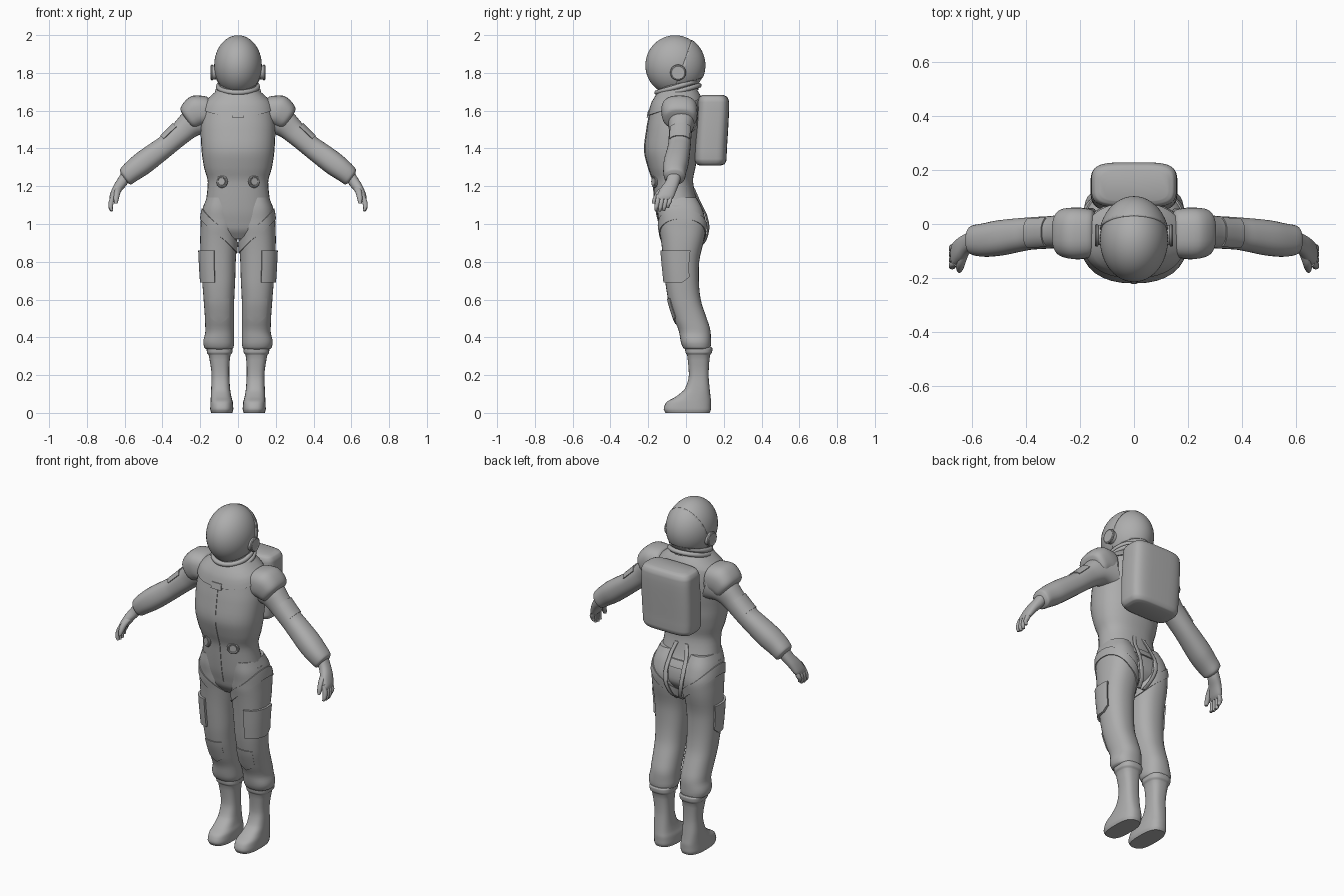
import bpy, bmesh, math
from mathutils import Vector, Matrix, Euler

if "Cube" in bpy.data.objects:
    bpy.data.objects.remove(bpy.data.objects["Cube"])

grey = bpy.data.materials.new("suit_grey")
grey.diffuse_color = (0.42, 0.42, 0.42, 1)
grey.use_nodes = True
grey.node_tree.nodes["Principled BSDF"].inputs["Base Color"].default_value = grey.diffuse_color


def finish(name, bm, mirror=False, angle=40):
    bmesh.ops.recalc_face_normals(bm, faces=bm.faces[:])
    me = bpy.data.meshes.new(name)
    bm.to_mesh(me)
    bm.free()
    me.materials.append(grey)
    ob = bpy.data.objects.new(name, me)
    bpy.context.collection.objects.link(ob)
    bpy.ops.object.select_all(action='DESELECT')
    ob.select_set(True)
    bpy.context.view_layer.objects.active = ob
    bpy.ops.object.shade_smooth_by_angle(angle=math.radians(angle))
    if mirror:
        ob.modifiers.new("mirror", 'MIRROR').use_mirror_merge = False
    return ob


# A section is (key, x, y, z, half_u, half_v, tilt); u leans from x towards z, v runs along y
def upright(rows):
    return [(z, (x0 + x1) / 2, (y0 + y1) / 2, z, (x1 - x0) / 2, (y1 - y0) / 2, 0)
            for z, x0, x1, y0, y1 in sorted(rows)]


def along(rows):
    return [(i, *r) for i, r in enumerate(rows)]


def section(rings, k):
    """Monotone cubic blend between sections."""
    n = len(rings)
    k = min(max(k, rings[0][0]), rings[-1][0])
    i = max(j for j in range(n - 1) if j == 0 or rings[j][0] <= k)
    h = rings[i + 1][0] - rings[i][0]
    t = (k - rings[i][0]) / h

    def slope(j, c):
        return (rings[j + 1][c] - rings[j][c]) / (rings[j + 1][0] - rings[j][0])

    def tangent(j, c):
        if j == 0 or j == n - 1:
            return slope(min(j, n - 2), c)
        a, b = slope(j - 1, c), slope(j, c)
        return 0 if a * b <= 0 else 2 * a * b / (a + b)
    return [(2*t**3 - 3*t*t + 1) * rings[i][c] + (3*t*t - 2*t**3) * rings[i + 1][c]
            + h * ((t**3 - 2*t*t + t) * tangent(i, c) + (t**3 - t*t) * tangent(i + 1, c))
            for c in range(1, 7)]


def surf(rings, k, deg, off=0.0, p=2.3):
    x, y, z, a, b, tilt = section(rings, k)
    c, s = math.cos(math.radians(deg)), math.sin(math.radians(deg))
    u = math.copysign(abs(c) ** (2 / p), c) * (a + off)
    v = math.copysign(abs(s) ** (2 / p), s) * (b + off)
    t = math.radians(tilt)
    return Vector((x + u * math.cos(t), y + v, z + u * math.sin(t)))


def loft(name, rings, mirror=False, seg=32, sub=4, p=2.3):
    keys = [rings[0][0]]
    for r, q in zip(rings, rings[1:]):
        keys += [r[0] + (q[0] - r[0]) * j / sub for j in range(1, sub + 1)]
    bm = bmesh.new()
    rows = [[bm.verts.new(surf(rings, k, 360 * j / seg, 0, p)) for j in range(seg)] for k in keys]
    for r, q in zip(rows, rows[1:]):
        for j in range(seg):
            m = (j + 1) % seg
            bm.faces.new((r[j], r[m], q[m], q[j]))
    bm.faces.new(rows[0])
    bm.faces.new(rows[-1])
    return finish(name, bm, mirror)


def patch(name, rings, a0, a1, low, high, off, mirror=False, nu=16, nv=6):
    """Raised plate that follows a lofted surface; low and high depend on the angle."""
    bm = bmesh.new()
    grid = []
    for i in range(-1, nu + 2):
        f = min(max(i, 0), nu) / nu
        d = a0 + (a1 - a0) * f
        row = []
        for j in range(-1, nv + 2):
            g = min(max(j, 0), nv) / nv
            rim = i in (-1, nu + 1) or j in (-1, nv + 1)
            row.append(bm.verts.new(surf(rings, low(d) + (high(d) - low(d)) * g, d, -0.01 if rim else off)))
        grid.append(row)
    for r, q in zip(grid, grid[1:]):
        for j in range(len(r) - 1):
            bm.faces.new((r[j], r[j + 1], q[j + 1], q[j]))
    return finish(name, bm, mirror)


def torus(bm, mat, big, small, n=40, m=10):
    rows = []
    for i in range(n):
        a = math.tau * i / n
        rows.append([bm.verts.new(mat @ Vector(((big + small * math.cos(math.tau * j / m)) * math.cos(a),
                                                (big + small * math.cos(math.tau * j / m)) * math.sin(a),
                                                small * math.sin(math.tau * j / m)))) for j in range(m)])
    for i in range(n):
        for j in range(m):
            r, q, k = rows[i], rows[(i + 1) % n], (j + 1) % m
            bm.faces.new((r[j], q[j], q[k], r[k]))


def disc(bm, mat, radius, depth):
    bmesh.ops.create_cone(bm, cap_ends=True, segments=24, radius1=radius, radius2=radius * 0.9,
                          depth=depth, matrix=mat)


# Torso and its fitted details
torso = upright([(z, -w, w, f, b) for z, w, f, b in [
    (1.72, .09, -.13, .045), (1.68, .135, -.155, .07), (1.64, .175, -.178, .08), (1.585, .19, -.192, .085),
    (1.5, .198, -.208, .08), (1.39, .193, -.22, .065), (1.3, .18, -.2, .05), (1.22, .16, -.175, .038),
    (1.12, .17, -.165, .06), (1.05, .182, -.155, .09), (.98, .18, -.138, .095), (.92, .09, -.1, .06)]])
loft("torso", torso)
patch("yoke", torso, -270, 90, lambda d: 1.575 + .045 * (1 + math.sin(math.radians(d))),
      lambda d: 1.715, .007, nu=48)
patch("front_zip", torso, -91.5, -88.5, lambda d: 1.0, lambda d: 1.58, .003, nu=2, nv=24)
patch("collar_clasp", torso, -97, -83, lambda d: 1.565, lambda d: 1.6, .012, nu=4)
patch("back_belt", torso, -10, 190, lambda d: 1.06, lambda d: 1.1, .008, nu=32)

# Legs with harness straps, thigh pockets and knee pads
leg = upright([
    (1.14, .03, .165, -.15, .055), (1.07, .01, .19, -.152, .09), (1.0, .0, .198, -.145, .106),
    (.93, .003, .2, -.135, .098), (.8, .012, .196, -.12, .07), (.7, .015, .19, -.11, .068),
    (.6, .02, .182, -.095, .078), (.5, .02, .175, -.065, .11), (.43, .02, .173, -.037, .13),
    (.375, .02, .184, -.027, .132), (.345, .025, .178, -.015, .13), (.33, .045, .15, .005, .12)])
loft("leg", leg, True)
mid = lambda d: .965 + .09 * math.cos(math.radians(d))
patch("leg_strap", leg, -180, 180, lambda d: mid(d) - .028, lambda d: mid(d) + .028, .005, True, nu=48)
patch("thigh_pocket", leg, -80, 20, lambda d: .69 + .03 * max(0, (d - 0) / 20), lambda d: .86, .012, True)
patch("knee_pad", leg, -125, -55, lambda d: .47 + .0011 * abs(d + 90), lambda d: .605, .005, True)

# Boots
loft("boot", upright([
    (.348, .035, .16, .0, .135), (.34, .03, .166, -.005, .14), (.32, .03, .165, -.003, .138),
    (.305, .04, .155, .006, .127), (.2, .046, .14, .015, .12), (.13, .042, .142, -.005, .125),
    (.085, .035, .144, -.055, .13), (.055, .027, .146, -.105, .133), (.02, .025, .147, -.118, .132),
    (.0, .03, .142, -.108, .125)]), True, p=2.7)

# Arms, shoulder pads and sleeve patches
arm_rows = [(.16, -.02, 1.56, .10, .08, 70), (.24, -.025, 1.535, .075, .07, 55),
            (.30, -.03, 1.485, .062, .06, 48), (.38, -.035, 1.415, .057, .06, 48),
            (.42, -.04, 1.385, .059, .062, 50), (.50, -.052, 1.325, .062, .066, 55),
            (.57, -.06, 1.272, .055, .06, 55), (.595, -.06, 1.25, .05, .054, 55),
            (.605, -.06, 1.242, .028, .035, 55)]
arm = [(r[0], *r) for r in arm_rows]
loft("arm", arm, True)
patch("sleeve_patch", arm, -55, 55, lambda d: .30, lambda d: .37, .005, True)
loft("shoulder_pad", along([
    (.145, -.035, 1.6, .06, .075, 85), (.155, -.035, 1.6, .075, .088, 82), (.21, -.035, 1.598, .086, .096, 70),
    (.255, -.033, 1.57, .075, .09, 58), (.27, -.033, 1.556, .06, .075, 55), (.274, -.033, 1.552, .04, .05, 55)]), True, p=2.6)

# Gloved hands
loft("palm", along([
    (.59, -.06, 1.262, .03, .035, 50), (.612, -.07, 1.225, .029, .037, 40), (.64, -.092, 1.185, .025, .044, 30),
    (.66, -.11, 1.145, .02, .046, 20), (.667, -.118, 1.128, .013, .04, 15)]), True)
for i in range(4):
    y = -.145 + i * .021
    drop = (.004, 0, .003, .018)[i]
    loft(f"finger_{i + 1}", along([
        (.655, y, 1.155, .013, .012, 20), (.672, y - .006, 1.115, .013, .0125, 15),
        (.674, y - .012, 1.085 + drop, .011, .011, 0), (.668, y - .015, 1.067 + drop, .007, .007, -10)]),
        True, seg=12, sub=3)
loft("thumb", along([
    (.625, -.095, 1.2, .018, .022, 30), (.638, -.135, 1.172, .017, .02, 25),
    (.645, -.16, 1.135, .014, .016, 15), (.647, -.172, 1.108, .008, .009, 0)]), True, seg=12)

# Life support backpack
loft("backpack", upright([(z, -w, w, f, b) for z, w, f, b in [
    (1.31, .125, .07, .185), (1.318, .145, .055, .205), (1.345, .157, .045, .215), (1.5, .161, .052, .223),
    (1.645, .158, .062, .228), (1.672, .147, .07, .218), (1.682, .125, .085, .2)]]), p=4, seg=48)

# Rear harness loops
loft("rear_strap", along([
    (.03, .04, 1.19, .012, .006, 0), (.05, .07, 1.12, .012, .006, 0), (.055, .108, 1.04, .013, .006, 0),
    (.05, .118, .98, .013, .006, 0), (.03, .1, .91, .012, .006, 0), (.015, .06, .87, .012, .006, 0)]),
    True, seg=12)

# Helmet bubble, rear shell and ear caps
def helmet(name, size, shell=False):
    bm = bmesh.new()
    mat = Matrix.Translation((0, -.058, 1.84)) @ Matrix.Diagonal((*size, 1))
    bmesh.ops.create_uvsphere(bm, u_segments=48, v_segments=32, radius=1, matrix=mat)
    if shell:
        for co, no in (((0, -.03, 1.8), (0, 1, -.35)), ((0, 0, 1.75), (0, -.28, 1))):
            bmesh.ops.bisect_plane(bm, geom=bm.verts[:] + bm.edges[:] + bm.faces[:], plane_co=co,
                                   plane_no=no, clear_inner=True)
    ob = finish(name, bm)
    if shell:
        solid = ob.modifiers.new("thickness", 'SOLIDIFY')
        solid.thickness = .012
    return ob


helmet("helmet_bubble", (.126, .157, .159))
helmet("helmet_shell", (.131, .161, .162), True)
bm = bmesh.new()
side = Matrix.Translation((.13, -.042, 1.802)) @ Euler((0, math.radians(90), 0)).to_matrix().to_4x4()
disc(bm, side, .038, .026)
torus(bm, side @ Matrix.Translation((0, 0, .008)), .035, .007, 28, 8)
finish("ear_cap", bm, True)

# Neck rings, lower at the front
bm = bmesh.new()
neck = Matrix.Translation((0, -.045, 1.715)) @ Euler((math.radians(16), 0, 0)).to_matrix().to_4x4()
disc(bm, neck, .108, .07)
for lift, big in ((-.014, .109), (.012, .104)):
    torus(bm, neck @ Matrix.Translation((0, 0, lift)) @ Matrix.Diagonal((1, 1.06, 1, 1)), big, .013)
finish("neck_ring", bm)

# Waist connectors
bm = bmesh.new()
port = Matrix.Translation((.083, -.162, 1.225)) @ Euler((math.radians(90), 0, math.radians(24))).to_matrix().to_4x4()
disc(bm, port, .022, .022)
torus(bm, port @ Matrix.Translation((0, 0, .005)), .027, .007, 24, 8)
finish("waist_port", bm, True)
